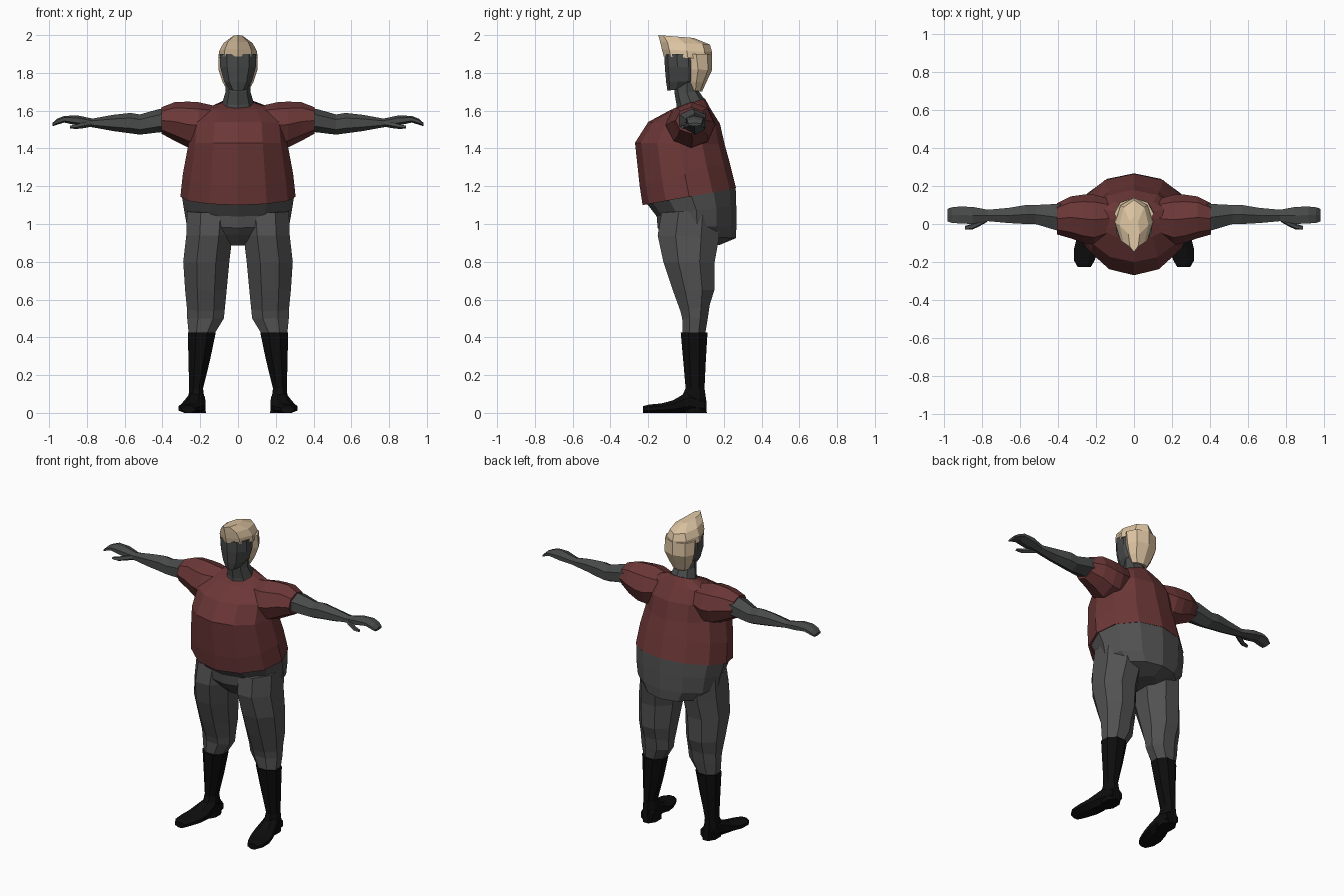
import bpy, bmesh, math
from mathutils import Vector


def material(name, rgb):
    m = bpy.data.materials.new(name)
    m.diffuse_color = (*rgb, 1)
    return m


SHIRT = material("dark red cloth", (0.15, 0.038, 0.038))
PANTS = material("grey cloth", (0.083, 0.083, 0.083))
SKIN = material("charcoal skin", (0.066, 0.068, 0.068))
BOOT = material("black leather", (0.004, 0.004, 0.004))
HAIR = material("blond hair", (0.72, 0.55, 0.36))


def unit(n, phase=0.0):
    """Unit polygon scaled so that it fills the -1..1 square."""
    p = [(math.sin(math.tau * (i + phase) / n), -math.cos(math.tau * (i + phase) / n)) for i in range(n)]
    mx, my = max(abs(a) for a, b in p), max(abs(b) for a, b in p)
    return [(a / mx, b / my) for a, b in p]


def level(n, x, zf, zb, w, yf, yb, phase=0.0):
    """Horizontal ring, tilted from height zf at the front to zb at the back."""
    return [Vector((x + w * a, (yf + yb) / 2 + (yb - yf) / 2 * b, (zf + zb) / 2 + (zb - zf) / 2 * b))
            for a, b in unit(n, phase)]


def across(n, x, y0, y1, z0, z1, phase=0.0):
    """Ring facing sideways, for arms and sleeves."""
    return [Vector((x, (y0 + y1) / 2 + (y1 - y0) / 2 * a, (z0 + z1) / 2 + (z1 - z0) / 2 * b))
            for a, b in unit(n, phase)]


def along(n, y, x, w, z0, z1, phase=0.5):
    """Ring facing forward, for feet."""
    return [Vector((x + w * a, y, (z0 + z1) / 2 + (z1 - z0) / 2 * b)) for a, b in unit(n, phase)]


def loft(name, mat, rings, mirror=False):
    bm = bmesh.new()
    loops = [[bm.verts.new(p) for p in r] for r in rings]
    n = len(loops[0])
    for lo, hi in zip(loops, loops[1:]):
        for i in range(n):
            j = (i + 1) % n
            bm.faces.new((lo[i], lo[j], hi[j], hi[i]))
    bm.faces.new(loops[0][::-1])
    bm.faces.new(loops[-1])
    bmesh.ops.recalc_face_normals(bm, faces=bm.faces)
    me = bpy.data.meshes.new(name)
    bm.to_mesh(me)
    bm.free()
    me.materials.append(mat)
    ob = bpy.data.objects.new(name, me)
    bpy.context.collection.objects.link(ob)
    if mirror:
        ob.modifiers.new("Mirror", 'MIRROR').use_mirror_merge = False
    return ob


# Shirt body with a big belly and a hem that rises to the back
loft("shirt_body", SHIRT, [level(12, 0, *r) for r in (
    (1.10, 1.19, 0.305, -0.23, 0.265),
    (1.20, 1.33, 0.292, -0.245, 0.23),
    (1.43, 1.42, 0.262, -0.27, 0.205),
    (1.54, 1.53, 0.25, -0.20, 0.18),
    (1.605, 1.61, 0.20, -0.08, 0.13),
    (1.615, 1.665, 0.09, -0.045, 0.10))])

# Sleeves
loft("sleeves", SHIRT, [across(8, *r) for r in (
    (0.12, -0.07, 0.13, 1.45, 1.625),
    (0.21, -0.11, 0.155, 1.40, 1.645),
    (0.265, -0.10, 0.155, 1.405, 1.648),
    (0.335, -0.075, 0.145, 1.44, 1.645),
    (0.405, -0.055, 0.11, 1.478, 1.618))], True)

# Arms and hands
loft("arms", SKIN, [across(6, *r) for r in (
    (0.38, -0.04, 0.105, 1.488, 1.615),
    (0.42, -0.03, 0.105, 1.485, 1.608),
    (0.52, 0.0, 0.10, 1.473, 1.58),
    (0.57, 0.0, 0.10, 1.48, 1.588),
    (0.66, 0.005, 0.085, 1.492, 1.578),
    (0.77, 0.015, 0.075, 1.512, 1.558),
    (0.85, 0.0, 0.09, 1.522, 1.575),
    (0.92, 0.003, 0.092, 1.537, 1.572),
    (0.96, 0.006, 0.088, 1.525, 1.556),
    (0.982, 0.014, 0.08, 1.518, 1.535))], True)
loft("thumbs", SKIN, [across(5, *r) for r in (
    (0.775, 0.01, 0.045, 1.515, 1.55),
    (0.82, -0.015, 0.02, 1.507, 1.542),
    (0.855, -0.03, 0.0, 1.503, 1.53),
    (0.89, -0.03, -0.01, 1.506, 1.522))], True)

# Hips
loft("hips", PANTS, [level(12, 0, *r) for r in (
    (1.105, 1.19, 0.297, -0.205, 0.263),
    (1.04, 1.10, 0.285, -0.155, 0.266),
    (0.98, 0.99, 0.27, -0.15, 0.267),
    (0.945, 0.925, 0.215, -0.12, 0.264),
    (0.885, 0.89, 0.07, -0.06, 0.18))])

# Trouser legs
loft("trouser_legs", PANTS, [level(8, *r, phase=0.5) for r in (
    (0.145, 1.06, 1.08, 0.125, -0.13, 0.18),
    (0.152, 0.94, 0.93, 0.122, -0.15, 0.175),
    (0.168, 0.80, 0.80, 0.122, -0.12, 0.152),
    (0.17, 0.65, 0.65, 0.11, -0.07, 0.15),
    (0.17, 0.54, 0.57, 0.10, -0.03, 0.125),
    (0.172, 0.50, 0.50, 0.097, -0.02, 0.115),
    (0.195, 0.41, 0.41, 0.065, -0.018, 0.10))], True)

# Boots: shaft and outward-turned foot
loft("boot_shafts", BOOT, [level(8, *r, phase=0.5) for r in (
    (0.192, 0.425, 0.425, 0.074, -0.028, 0.114),
    (0.205, 0.28, 0.28, 0.057, -0.015, 0.105),
    (0.222, 0.13, 0.13, 0.037, -0.002, 0.098),
    (0.22, 0.07, 0.06, 0.043, -0.03, 0.108),
    (0.215, 0.0, 0.0, 0.045, -0.03, 0.11))], True)
loft("boot_feet", BOOT, [along(8, *r) for r in (
    (0.10, 0.215, 0.04, 0, 0.08),
    (0.02, 0.222, 0.048, 0, 0.118),
    (-0.07, 0.236, 0.064, 0, 0.066),
    (-0.13, 0.25, 0.066, 0, 0.05),
    (-0.195, 0.262, 0.053, 0, 0.044),
    (-0.227, 0.262, 0.034, 0, 0.036))], True)

# Neck and face
loft("neck", SKIN, [level(8, 0, *r) for r in (
    (1.57, 1.62, 0.092, -0.055, 0.105),
    (1.63, 1.66, 0.082, -0.05, 0.098),
    (1.70, 1.70, 0.066, -0.062, 0.07),
    (1.78, 1.78, 0.066, -0.06, 0.07))])
loft("face", SKIN, [level(10, 0, *r) for r in (
    (1.705, 1.725, 0.042, -0.098, 0.03),
    (1.75, 1.76, 0.073, -0.105, 0.07),
    (1.83, 1.83, 0.094, -0.112, 0.08),
    (1.90, 1.90, 0.094, -0.115, 0.08))])

# Hair: swept-up crown with a pointed quiff, and the back of the head
loft("hair_crown", HAIR, [level(8, 0, *r) for r in (
    (1.888, 1.87, 0.103, -0.118, 0.138),
    (1.925, 1.91, 0.099, -0.128, 0.138),
    (1.965, 1.95, 0.077, -0.137, 0.127),
    (2.0, 1.985, 0.03, -0.147, 0.04))])
loft("hair_back", HAIR, [level(8, 0, *r) for r in (
    (1.71, 1.70, 0.055, 0.015, 0.085),
    (1.76, 1.745, 0.082, 0.005, 0.105),
    (1.82, 1.815, 0.104, -0.01, 0.138),
    (1.90, 1.90, 0.103, -0.03, 0.138))])
